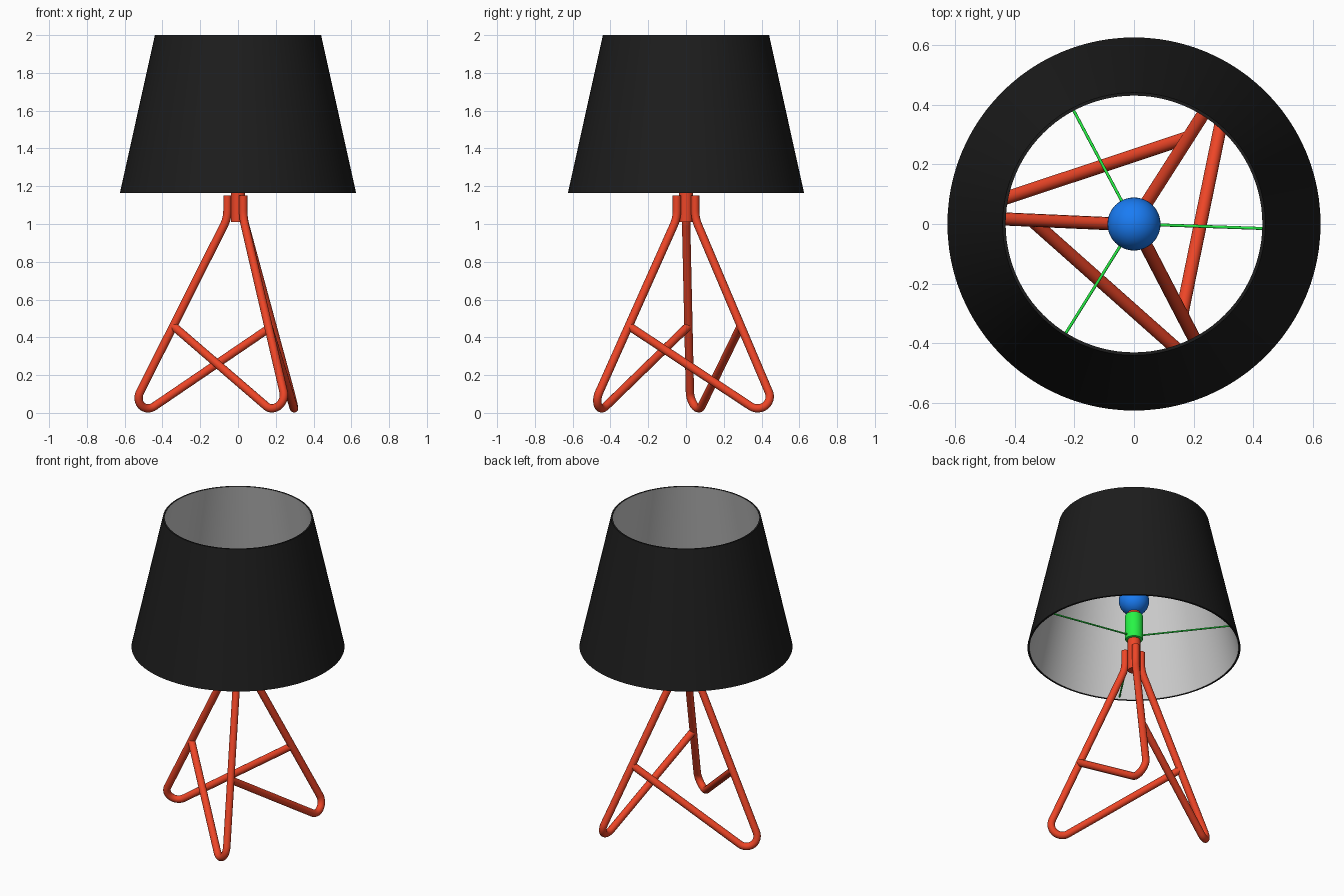
import bpy, bmesh, math
from mathutils import Vector, Matrix

if "Cube" in bpy.data.objects:
    bpy.data.objects.remove(bpy.data.objects["Cube"])


def material(name, rgb):
    m = bpy.data.materials.new(name)
    m.diffuse_color = (*rgb, 1)
    m.use_nodes = True
    m.node_tree.nodes["Principled BSDF"].inputs["Base Color"].default_value = m.diffuse_color
    return m


RED = material("red_metal", (0.85, 0.06, 0.02))
GREEN = material("green", (0.02, 0.9, 0.06))
BLUE = material("blue", (0.01, 0.2, 0.9))
BLACK = material("black_fabric", (0.012, 0.012, 0.012))
WHITE = material("pale_lining", (0.6, 0.6, 0.6))


def lathe(name, profile, mats, closed=False, steps=64, band_mats=None):
    """Revolve an (r, z) profile about the z axis."""
    bm = bmesh.new()
    rings = []
    for r, z in profile:
        rings.append([bm.verts.new((r * math.cos(a), r * math.sin(a), z))
                      for a in (2 * math.pi * i / steps for i in range(steps))])
    n = len(rings)
    for j in range(n if closed else n - 1):
        a, b = rings[j], rings[(j + 1) % n]
        for i in range(steps):
            k = (i + 1) % steps
            f = bm.faces.new((a[i], a[k], b[k], b[i]))
            f.material_index = band_mats[j] if band_mats else 0
    if not closed:
        bm.faces.new(rings[0][::-1])
        bm.faces.new(rings[-1])
    bmesh.ops.recalc_face_normals(bm, faces=bm.faces)
    return finish(name, bm, mats)


def finish(name, bm, mats):
    me = bpy.data.meshes.new(name)
    bm.to_mesh(me)
    bm.free()
    for m in mats:
        me.materials.append(m)
    ob = bpy.data.objects.new(name, me)
    bpy.context.collection.objects.link(ob)
    smooth(ob)
    return ob


def smooth(ob):
    bpy.ops.object.select_all(action='DESELECT')
    ob.select_set(True)
    bpy.context.view_layer.objects.active = ob
    if ob.type == 'CURVE':
        bpy.ops.object.convert(target='MESH')
    bpy.ops.object.shade_smooth_by_angle(angle=math.radians(35))


def fillet(prev, corner, nxt, d, steps):
    """Arc points rounding a corner, tangent at distance d."""
    u, v = (prev - corner).normalized(), (nxt - corner).normalized()
    half = u.angle(v) / 2
    centre = corner + (u + v).normalized() * d / math.cos(half)
    a, b = corner + u * d - centre, corner + v * d - centre
    sweep = a.angle(b)
    return [centre + (a * math.sin((1 - t) * sweep) + b * math.sin(t * sweep)) / math.sin(sweep)
            for t in (i / steps for i in range(steps + 1))]


def tube(name, pts, radius, mat):
    cu = bpy.data.curves.new(name, 'CURVE')
    cu.dimensions = '3D'
    cu.bevel_depth = radius
    cu.bevel_resolution = 6
    cu.use_fill_caps = True
    sp = cu.splines.new('POLY')
    sp.points.add(len(pts) - 1)
    for p, c in zip(sp.points, pts):
        p.co = (*c, 1)
    cu.materials.append(mat)
    ob = bpy.data.objects.new(name, cu)
    bpy.context.collection.objects.link(ob)
    smooth(ob)
    return ob


# Shade: thin cone, dark outside and pale inside
lathe("shade", [(0.625, 1.165), (0.44, 2.0), (0.43, 2.0), (0.613, 1.165)],
      [BLACK, WHITE], closed=True, steps=96, band_mats=[0, 0, 1, 0])

# Three bent legs, each rising to brace against the next one
top, knee = Vector((-0.056, 0, 1.15)), Vector((-0.056, 0, 1.03))
foot = Vector((-0.615, 0.025, -0.082))
t = (knee.z - 0.46) / (knee.z - foot.z)
brace = Matrix.Rotation(math.radians(-120), 3, 'Z') @ knee.lerp(foot, t)
path = [top, *fillet(top, knee, foot, 0.04, 6),
        *fillet(knee, foot, brace, 0.215, 16), brace]
for i in range(3):
    rot = Matrix.Rotation(math.radians(-120 * i), 3, 'Z')
    tube(f"leg_{i + 1}", [rot @ p for p in path], 0.022, RED)

# Centre post
lathe("post", [(0.037, 1.01), (0.037, 1.42)], [RED], steps=32)

# Lamp socket with rounded rims
lathe("socket", [(0.043, 1.215), (0.05, 1.218), (0.054, 1.228),
                 (0.054, 1.372), (0.05, 1.382), (0.043, 1.385)], [GREEN], steps=32)

# Wires holding the shade
for i in range(3):
    a = math.radians(-2 + 120 * i)
    tube(f"shade_wire_{i + 1}", [Vector((r * math.cos(a), r * math.sin(a), z))
                                 for r, z in ((0.03, 1.24), (0.615, 1.18))], 0.005, GREEN)

# Bulb
bm = bmesh.new()
bmesh.ops.create_uvsphere(bm, u_segments=32, v_segments=20, radius=0.089,
                          matrix=Matrix.Translation((0, 0, 1.48)))
finish("bulb", bm, [BLUE])
